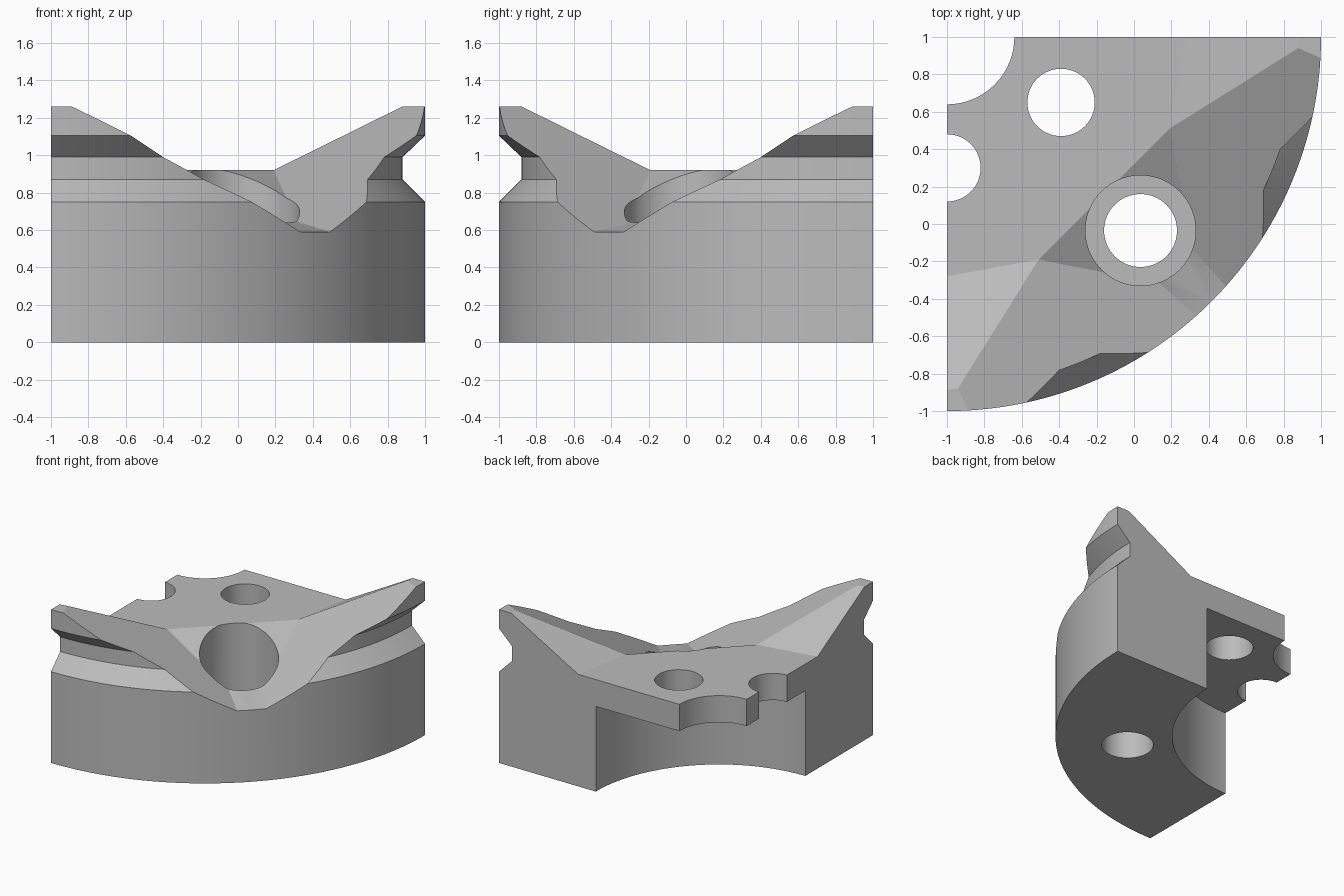
import bpy, bmesh, math
from mathutils import Vector, Matrix

cube = bpy.data.objects.get("Cube")
if cube:
    bpy.data.objects.remove(cube, do_unlink=True)

mat = bpy.data.materials.new("plain_grey")
mat.use_nodes = True
GREY = (0.5, 0.5, 0.5, 1)
mat.diffuse_color = GREY
mat.node_tree.nodes["Principled BSDF"].inputs["Base Color"].default_value = GREY


def to_object(name, bm):
    bmesh.ops.recalc_face_normals(bm, faces=bm.faces[:])
    mesh = bpy.data.meshes.new(name)
    bm.to_mesh(mesh)
    bm.free()
    mesh.materials.append(mat)
    ob = bpy.data.objects.new(name, mesh)
    bpy.context.collection.objects.link(ob)
    return ob


def cylinder(x, y, r, z0, z1):
    bm = bmesh.new()
    place = Matrix.Translation((x, y, (z0 + z1) / 2))
    bmesh.ops.create_cone(bm, cap_ends=True, segments=64, radius1=r, radius2=r,
                          depth=z1 - z0, matrix=place)
    return to_object("hole_cutter", bm)


def above(planes):
    """Convex block of everything above all the planes (point, x slope, y slope)."""
    bm = bmesh.new()
    bmesh.ops.create_cube(bm, size=6, matrix=Matrix.Translation((0, 0, 2)))
    for point, gx, gy in planes:
        geom = bm.verts[:] + bm.edges[:] + bm.faces[:]
        bmesh.ops.bisect_plane(bm, geom=geom, plane_co=point,
                               plane_no=Vector((-gx, -gy, 1)).normalized(),
                               clear_inner=True)
        rim = [e for e in bm.edges if e.is_boundary]
        if rim:
            bmesh.ops.edgeloop_fill(bm, edges=rim)
    return to_object("top_cutter", bm)


def mirrored(plane):
    """Reflect a plane across the diagonal of the quarter."""
    (x, y, z), gx, gy = plane
    return ((-y, -x, z), -gy, -gx)


# Quarter ring with overhanging deck and outer groove
profile = [(0.36, 0.70), (1.12, 0.70), (1.12, 0), (2, 0), (2, 0.75), (1.88, 0.87),
           (1.88, 0.99), (2, 1.105), (2, 1.26), (0.36, 1.26)]
centre = Vector((-1, 1, 0))
bm = bmesh.new()
start = bm.faces.new([bm.verts.new(centre + Vector((r, 0, z))) for r, z in profile])
bmesh.ops.spin(bm, geom=[start] + start.edges[:] + start.verts[:], cent=centre,
               axis=(0, 0, 1), angle=-math.pi / 2, steps=72, use_duplicate=False)
bmesh.ops.remove_doubles(bm, verts=bm.verts[:], dist=1e-5)
if any(e.is_boundary for e in bm.edges):
    bmesh.ops.holes_fill(bm, edges=[e for e in bm.edges if e.is_boundary], sides=0)
body = to_object("quarter_ring_body", bm)

# Deck hollow between the two raised tips, then the notch in the outer wall
ridge = (0.19, 0.51, 0.92)
tip_slope = (ridge, 0.558, -0.102)
notch_side = (ridge, 0.204, 0.464)
notch_back = (ridge, -0.354, 0.354)
notch_floor = ((0.49, -0.334, 0.59), -0.15, 0.15)
cutters = [
    above([(ridge, 0, 0), tip_slope, mirrored(tip_slope)]),
    above([notch_side, mirrored(notch_side), notch_back, notch_floor]),
    # Stepped bolt hole
    cylinder(0.035, -0.035, 0.295, 0.3, 2),
    cylinder(0.035, -0.035, 0.195, -0.5, 1.5),
    # Deck holes
    cylinder(-0.39, 0.65, 0.18, 0.5, 1.5),
    cylinder(-1, 0.30, 0.18, 0.5, 1.5),
]

bpy.ops.object.select_all(action='DESELECT')
bpy.context.view_layer.objects.active = body
body.select_set(True)
for cutter in cutters:
    cutter.hide_render = True
    mod = body.modifiers.new("cut", 'BOOLEAN')
    mod.operation = 'DIFFERENCE'
    mod.solver = 'EXACT'
    mod.object = cutter
    bpy.ops.object.modifier_apply(modifier=mod.name)
for cutter in cutters:
    bpy.data.objects.remove(cutter, do_unlink=True)

bpy.ops.object.shade_smooth_by_angle(angle=math.radians(20))
